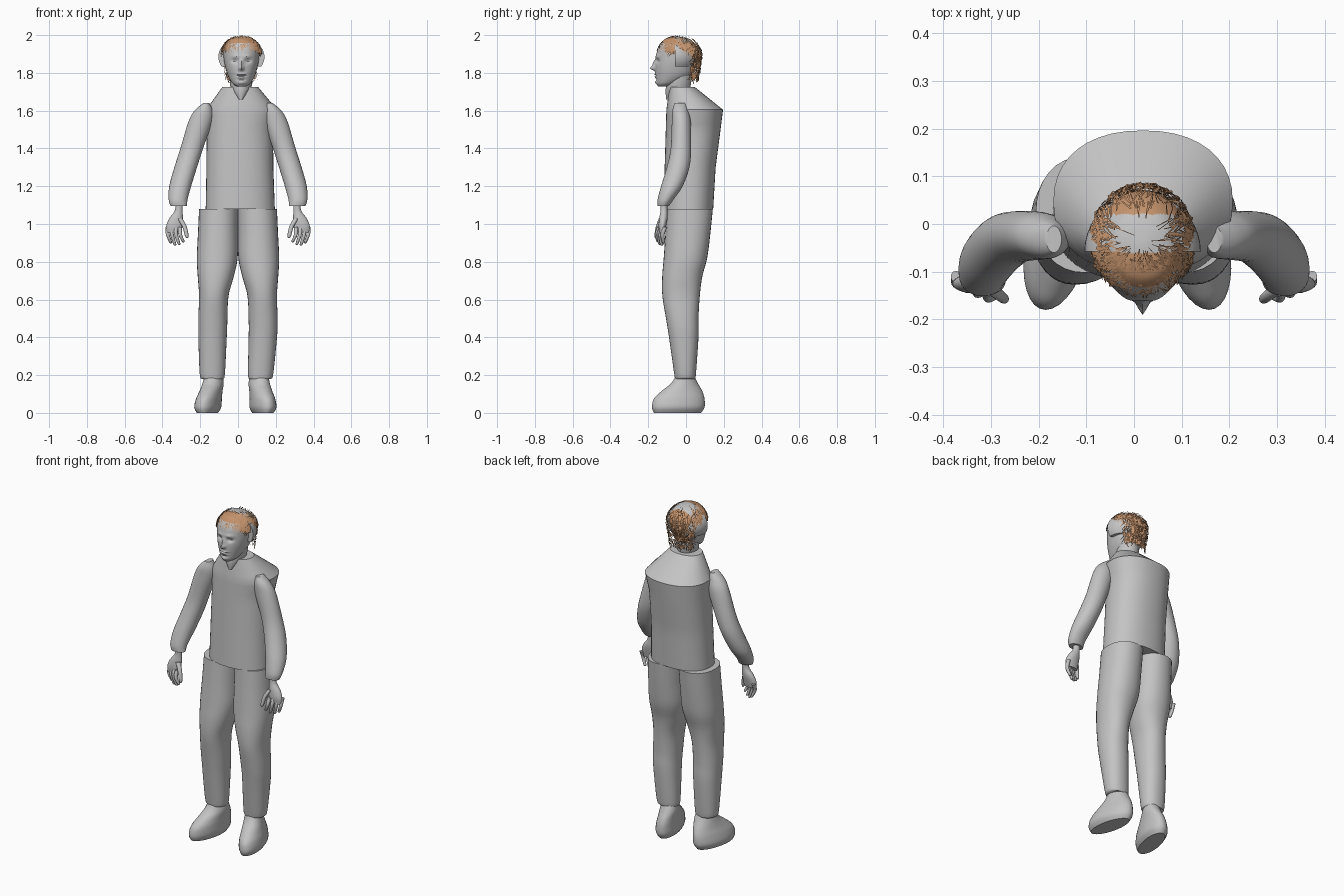
import bpy, bmesh, math, random
from mathutils import Vector

random.seed(4)
cube = bpy.data.objects.get("Cube")
if cube:
    bpy.data.objects.remove(cube)


def material(name, rgb):
    m = bpy.data.materials.new(name)
    m.use_nodes = True
    m.diffuse_color = (*rgb, 1)
    m.node_tree.nodes["Principled BSDF"].inputs["Base Color"].default_value = (*rgb, 1)
    return m


GREY = material("plain grey", (0.55, 0.55, 0.55))
BROWN = material("hair brown", (0.55, 0.29, 0.15))


def finish(bm, name, mats, angle=40):
    bmesh.ops.recalc_face_normals(bm, faces=bm.faces)
    mesh = bpy.data.meshes.new(name)
    bm.to_mesh(mesh)
    bm.free()
    for m in mats:
        mesh.materials.append(m)
    ob = bpy.data.objects.new(name, mesh)
    bpy.context.collection.objects.link(ob)
    bpy.ops.object.select_all(action="DESELECT")
    ob.select_set(True)
    bpy.context.view_layer.objects.active = ob
    bpy.ops.object.shade_smooth_by_angle(angle=math.radians(angle))
    return ob


def blend(a, b, c, d, t):
    """Catmull-Rom blend between b and c."""
    return 0.5 * (2 * b + (c - a) * t + (2 * a - 5 * b + 4 * c - d) * t * t
                  + (3 * b - a - 3 * c + d) * t ** 3)


def loft(rings, sides=28, steps=4, power=2.0, smooth=True):
    """Closed body from level rings given as (z, centre x, centre y, half x, half y)."""
    rows = []
    for i in range(len(rings) - 1):
        b, c = rings[i], rings[i + 1]
        a, d = rings[max(i - 1, 0)], rings[min(i + 2, len(rings) - 1)]
        if not smooth:
            a = [2 * p - q for p, q in zip(b, c)]
            d = [2 * q - p for p, q in zip(b, c)]
        for k in range(steps):
            rows.append([blend(*v, k / steps) for v in zip(a, b, c, d)])
    rows.append(rings[-1])
    bm = bmesh.new()
    loops = []
    for z, cx, cy, rx, ry in rows:
        loop = []
        for j in range(sides):
            a = math.tau * j / sides
            c, s = math.cos(a), math.sin(a)
            loop.append(bm.verts.new((
                cx + rx * math.copysign(abs(c) ** (2 / power), c),
                cy + ry * math.copysign(abs(s) ** (2 / power), s), z)))
        loops.append(loop)
    for low, high in zip(loops, loops[1:]):
        for j in range(sides):
            n = (j + 1) % sides
            bm.faces.new((low[j], low[n], high[n], high[j]))
    bm.faces.new(loops[0])
    bm.faces.new(loops[-1])
    return bm


def mirrored(rings, side):
    return [(z, side * x, *rest) for z, x, *rest in rings]


# Torso, with a crease along the shoulder line
torso = loft([(1.08, .012, .012, .183, .132), (1.3, .01, .022, .177, .135),
              (1.5, .01, .038, .176, .145), (1.605, .019, .046, .188, .15),
              (1.725, .012, -.02, .095, .067)], 40, 4, 2.25, False)
finish(torso, "torso", [GREY], 30)

# Neck
finish(loft([(1.66, .015, -.085, .012, .02), (1.7, .015, -.05, .045, .058),
             (1.74, .016, -.04, .058, .066), (1.83, .018, -.035, .065, .07)]),
       "neck", [GREY])

# Head, with the face pushed in and out around features
head = loft([(1.727, .018, -.118, .022, .028), (1.745, .018, -.1, .048, .055),
             (1.785, .018, -.067, .071, .094), (1.83, .018, -.056, .085, .107),
             (1.88, .018, -.045, .094, .114), (1.93, .018, -.043, .094, .106),
             (1.97, .018, -.045, .07, .078), (1.985, .018, -.048, .045, .05),
             (1.992, .018, -.05, .01, .012)], 72, 8, 2.1)
FEATURES = [  # x offset, height, width, tall, push
    (0, 1.825, .011, .012, -.026), (0, 1.85, .009, .018, -.014),
    (.034, 1.863, .016, .01, .014), (-.034, 1.863, .016, .01, .014),
    (.03, 1.888, .022, .008, -.006), (-.03, 1.888, .022, .008, -.006),
    (0, 1.791, .022, .005, -.007), (0, 1.785, .024, .002, .007),
    (0, 1.777, .019, .005, -.007), (0, 1.765, .02, .004, .005),
    (0, 1.748, .02, .01, -.008)]
for v in head.verts:
    if v.co.y < -.08:
        x, z = v.co.x - .018, v.co.z
        v.co.y += sum(p * math.exp(-((x - fx) / w) ** 2 - ((z - fz) / t) ** 2)
                      for fx, fz, w, t, p in FEATURES)
for f in head.faces:
    c = f.calc_center_median()
    f.material_index = int((c.z > 1.955 and c.y < -.06) or (c.y > .02 and c.z > 1.77))
finish(head, "head", [GREY, BROWN])

# Flared half dome around the back of the skull, cut flat in front and below
dome = bmesh.new()
bmesh.ops.create_uvsphere(dome, u_segments=40, v_segments=24, radius=1)
for v in dome.verts:
    v.co = Vector((.018 + .122 * v.co.x, -.058 + .122 * v.co.y, 1.885 + .1 * v.co.z))
for point, normal in (((0, -.058, 0), (0, -1, 0)), ((0, 0, 1.835), (0, 0, -1))):
    cut = bmesh.ops.bisect_plane(dome, geom=dome.verts[:] + dome.edges[:] + dome.faces[:],
                                 plane_co=point, plane_no=normal, clear_outer=True)
    rim = [e for e in cut["geom_cut"] if isinstance(e, bmesh.types.BMEdge)]
    bmesh.ops.holes_fill(dome, edges=rim)
finish(dome, "ear_band", [GREY])


# Hair made of overlapping thin locks that follow the skull
def hair_point(a, z, lift):
    up = max(0, (z - 1.89) / .111)
    r = math.sqrt(max(0, 1 - up * up)) if up else 1 - 1.3 * (1.89 - z)
    r += lift
    return Vector((.018 + .108 * r * math.cos(a), -.035 + .117 * r * math.sin(a), z))


hair = bmesh.new()
while len(hair.faces) < 1500:
    a = random.uniform(0, math.tau)
    back = math.sin(a)
    floor = 1.775 if back > .55 else 1.925 if back > -.3 else 1.9 + .05 * -back
    z = 2.0 - (2.0 - floor) * random.random() ** .8
    if z > 1.965 and back > -.2 and random.random() < .6:
        continue
    drop = random.uniform(.012, .035)
    turn = random.uniform(-.25, .25)
    width = random.uniform(.03, .07)
    lift = random.uniform(-.01, .05)
    corners = [hair_point(a, z, lift), hair_point(a + width, z, lift),
               hair_point(a + turn + width * .6, z - drop, lift + .02),
               hair_point(a + turn, z - drop, lift)]
    hair.faces.new([hair.verts.new(p) for p in corners])
finish(hair, "hair", [BROWN])

ARM = [(1.095, .313, -.12, .044, .03), (1.13, .317, -.108, .05, .042),
       (1.2, .306, -.075, .058, .057), (1.3, .277, -.042, .06, .06),
       (1.4, .245, -.027, .06, .054), (1.54, .2, -.025, .063, .05),
       (1.6, .182, -.03, .048, .042), (1.64, .168, -.032, .016, .028)]
LEG = [(.18, .126, -.005, .058, .053), (.21, .128, -.005, .067, .058),
       (.4, .133, -.012, .075, .078), (.5, .133, -.02, .077, .086),
       (.62, .128, -.026, .078, .099), (.72, .118, -.02, .095, .106),
       (.82, .11, -.003, .108, .115), (.95, .106, .01, .106, .119),
       (1.08, .102, .02, .104, .122)]
FOOT = [(0, .146, -.045, .052, .125), (.03, .146, -.041, .067, .139),
        (.075, .142, -.036, .064, .134), (.115, .135, -.022, .058, .108),
        (.155, .128, -.008, .055, .072), (.2, .126, -.005, .048, .046)]
PALM = [(.955, .338, -.127, .038, .014), (.99, .337, -.125, .043, .02),
        (1.03, .328, -.12, .036, .022), (1.07, .314, -.117, .021, .018),
        (1.12, .311, -.117, .019, .018)]
THUMB = [(.925, .27, -.158, .005, .005), (.94, .272, -.157, .01, .01),
         (.985, .283, -.148, .012, .012), (1.03, .308, -.13, .014, .014)]

for side, word in ((1, "left"), (-1, "right")):
    finish(loft(mirrored(ARM, side), steps=6), word + "_arm", [GREY])

    # Legs and feet sit slightly off centre toward the ground
    leg, foot = loft(mirrored(LEG, side), 32, 5, 2.2), loft(mirrored(FOOT, side), 32, 5)
    for v in foot.verts:
        v.co.x -= side * .18 * (v.co.y + .04)
    for v in leg.verts[:] + foot.verts[:]:
        v.co.x -= .015 * max(0, 1 - v.co.z / .45)
    finish(leg, word + "_leg", [GREY], 50)
    finish(foot, word + "_foot", [GREY], 50)

    # Hand: palm, thumb and four gently curled fingers
    finish(loft(mirrored(PALM, side)), word + "_palm", [GREY])
    finish(loft(mirrored(THUMB, side), 12), word + "_thumb", [GREY])
    for i in range(4):
        x, y = .373 - i * .022, -.11 - i * .01
        tip = .905 - .012 * math.sin(i * 1.2)
        finger = [(tip - .007, x - .018, y - .008, .004, .004),
                  (tip, x - .016, y - .009, .008, .009),
                  (.945, x - .001, y - .014, .01, .011), (.985, x, y, .011, .012)]
        finish(loft(mirrored(finger, side), 12), f"{word}_finger_{i + 1}", [GREY])
